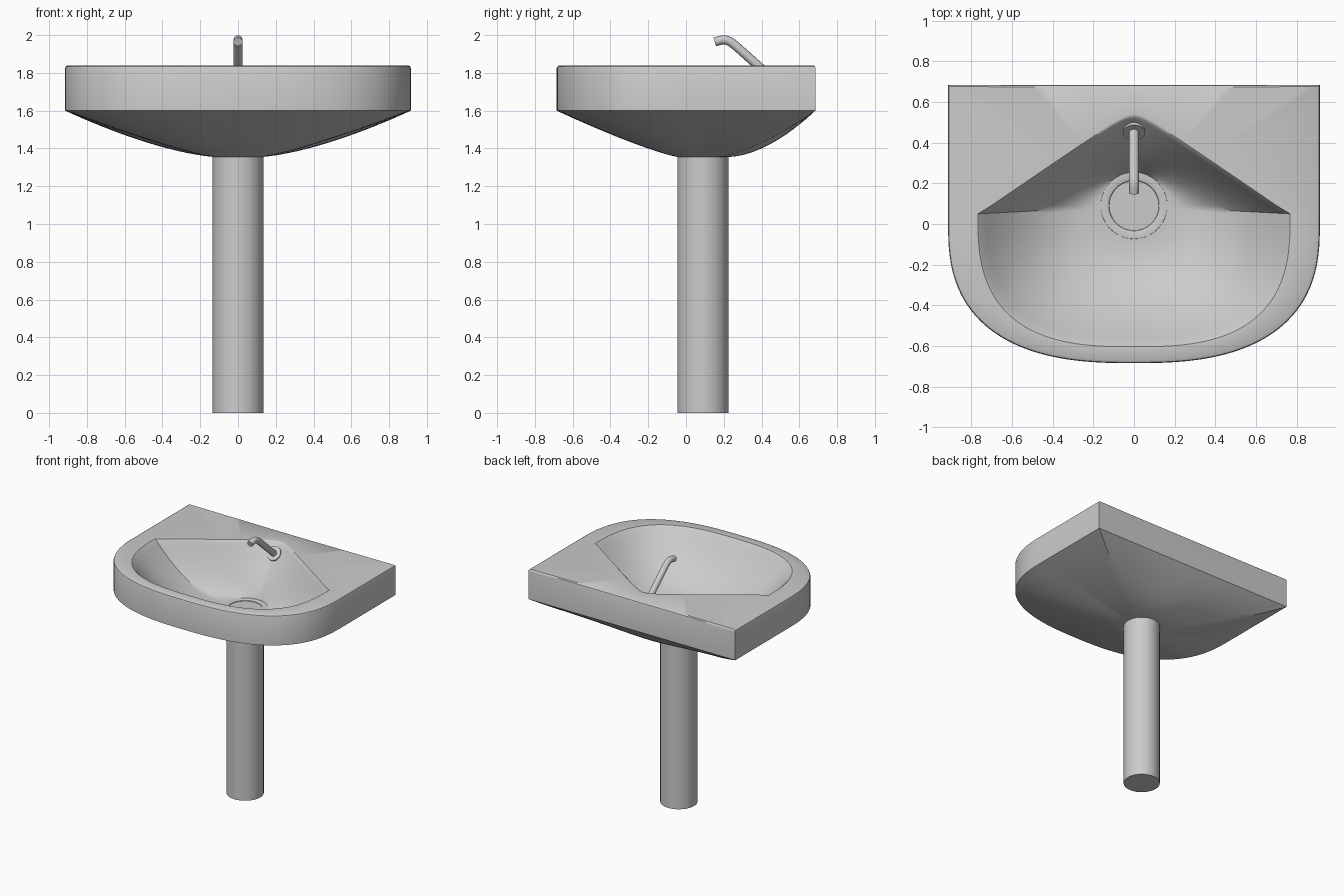
import bpy, bmesh, math
from mathutils import Vector

if "Cube" in bpy.data.objects:
    bpy.data.objects.remove(bpy.data.objects["Cube"])

CX, CY = 0.0, 0.09          # axis shared by pedestal and drain


def finish(name, bm, angle=35):
    bmesh.ops.recalc_face_normals(bm, faces=bm.faces)
    me = bpy.data.meshes.new(name)
    bm.to_mesh(me)
    bm.free()
    ob = bpy.data.objects.new(name, me)
    bpy.context.collection.objects.link(ob)
    smooth(ob, angle)
    return ob


def smooth(ob, angle=35):
    bpy.ops.object.select_all(action='DESELECT')
    ob.select_set(True)
    bpy.context.view_layer.objects.active = ob
    bpy.ops.object.shade_smooth_by_angle(angle=math.radians(angle))


def loft(bm, rings, cap_start=True, cap_end=True):
    loops = [[bm.verts.new(p) for p in r] for r in rings]
    n = len(loops[0])
    for a, b in zip(loops, loops[1:]):
        for i in range(n):
            bm.faces.new((a[i], a[(i + 1) % n], b[(i + 1) % n], b[i]))
    if cap_start:
        bm.faces.new(loops[0])
    if cap_end:
        bm.faces.new(loops[-1])


def front_arc(a, b, cy, n, steps=100):
    # superellipse front half, from +x round the front to -x
    pts = []
    for i in range(steps + 1):
        t = math.pi * i / steps
        c, s = math.cos(t), math.sin(t)
        pts.append((math.copysign(abs(c) ** (2 / n), c) * a, cy - abs(s) ** (2 / n) * b))
    return pts


def hit(poly, ang):
    # distance from the axis to the outline along a direction
    dx, dy = math.cos(ang), math.sin(ang)
    best = 0
    for (x1, y1), (x2, y2) in zip(poly, poly[1:] + poly[:1]):
        ex, ey = x2 - x1, y2 - y1
        den = dx * ey - dy * ex
        if abs(den) < 1e-12:
            continue
        px, py = x1 - CX, y1 - CY
        t = (px * ey - py * ex) / den
        u = (px * dy - py * dx) / den
        if -1e-6 <= u <= 1 + 1e-6 and t > best:
            best = t
    return best


# outlines: outer D shape and bowl opening with a peaked back
outer = front_arc(0.915, 0.685, 0.0, 2.6) + [(-0.915, 0.685), (0.915, 0.685)]
opening = front_arc(0.765, 0.65, 0.05, 2.8)
opening += [(x / 50, 0.567 - 0.68 * math.sqrt((x / 50) ** 2 + 0.003)) for x in range(-37, 38)]

corner = math.atan2(0.685 - CY, 0.915)
tip = math.atan2(0.05 - CY, 0.765)
angles = [2 * math.pi * i / 144 for i in range(144)]
for special in (corner, math.pi - corner, tip % (2 * math.pi), math.pi - tip):
    k = min(range(144), key=lambda i: abs(angles[i] - special))
    angles[k] = special
R_out = [hit(outer, a) for a in angles]
R_in = [hit(opening, a) for a in angles]


def ring(radius, height):
    return [(CX + radius(i) * math.cos(a), CY + radius(i) * math.sin(a), height(i))
            for i, a in enumerate(angles)]


back = [max(0.0, math.sin(a)) for a in angles]
rings = []
# underside, from pedestal top out to the wall
for j in range(17):
    t = j / 16
    rings.append(ring(lambda i: 0.135 + (R_out[i] - 0.135) * t,
                      lambda i: 1.355 + 0.245 * t ** (1.2 + 0.55 * back[i])))
# wall with a softened top edge
for inset, z in ((0, 1.824), (0.004, 1.834), (0.015, 1.84)):
    rings.append(ring(lambda i: R_out[i] - inset, lambda i: z))
# flat rim then rounded lip into the bowl
for off in (0.012, 0.004):
    rings.append(ring(lambda i: R_in[i] + off, lambda i: 1.84))
for j in range(20):
    t = 0.985 * (1 - j / 19)
    rings.append(ring(lambda i: 0.165 + (R_in[i] - 0.165) * t,
                      lambda i: 1.48 + 0.36 * t ** (2.1 - 1.25 * back[i])))
# drain hole
rings.append(ring(lambda i: 0.128, lambda i: 1.479))
rings.append(ring(lambda i: 0.128, lambda i: 1.44))
bm = bmesh.new()
loft(bm, rings)
finish("basin", bm)


def lathe(name, profile, segs=64):
    bm = bmesh.new()
    loft(bm, [[(CX + r * math.cos(2 * math.pi * i / segs),
                CY + r * math.sin(2 * math.pi * i / segs), z) for i in range(segs)]
              for r, z in profile])
    return finish(name, bm)


# pedestal column and drain fitting
lathe("pedestal", [(0.135, 0), (0.135, 1.37)])
lathe("drain", [(0.165, 1.475), (0.163, 1.482), (0.132, 1.484), (0.124, 1.48),
                (0.118, 1.465), (0.06, 1.46)])

# spout: a bent round tube
path = [(0.475, 1.755), (0.275, 1.933), (0.25, 1.954), (0.232, 1.966), (0.215, 1.973),
        (0.197, 1.975), (0.18, 1.972), (0.152, 1.964)]
cu = bpy.data.curves.new("spout", 'CURVE')
cu.dimensions = '3D'
cu.bevel_depth = 0.024
cu.bevel_resolution = 6
cu.use_fill_caps = True
sp = cu.splines.new('POLY')
sp.points.add(len(path) - 1)
for p, (y, z) in zip(sp.points, path):
    p.co = (0, y, z, 1)
spout = bpy.data.objects.new("spout", cu)
bpy.context.collection.objects.link(spout)
spout.select_set(True)
bpy.ops.object.select_all(action='DESELECT')
spout.select_set(True)
bpy.context.view_layer.objects.active = spout
bpy.ops.object.convert(target='MESH')
smooth(bpy.context.view_layer.objects.active, 40)

# collar where the spout meets the bowl wall
axis = Vector((0, -0.2, 0.178))
bpy.ops.mesh.primitive_cylinder_add(vertices=40, radius=0.055, depth=0.03,
                                    location=(0, 0.462, 1.767),
                                    rotation=axis.to_track_quat('Z', 'Y').to_euler())
collar = bpy.context.object
collar.name = "spout_collar"
smooth(collar)
